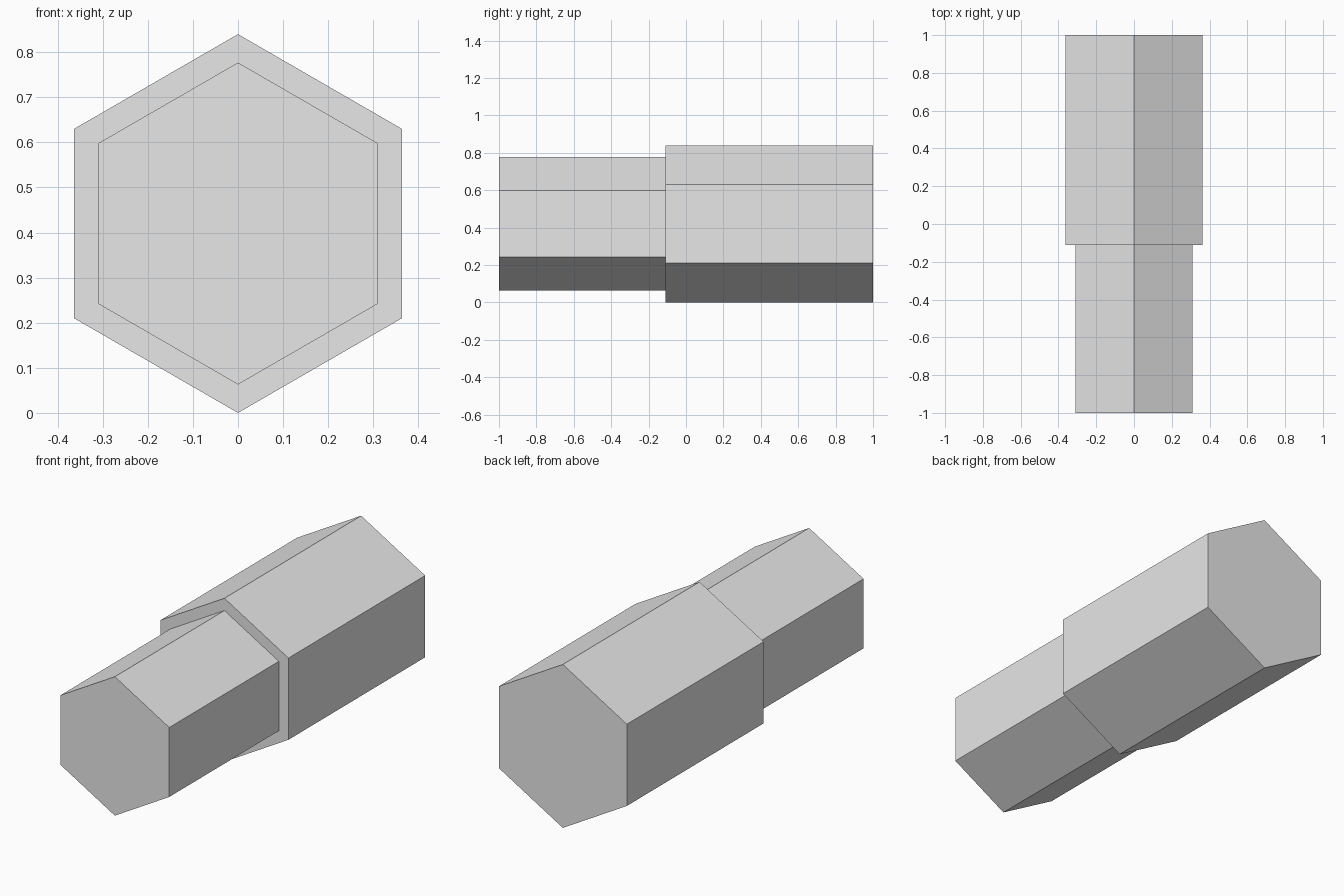
import bpy
import math

cube = bpy.data.objects.get("Cube")
if cube:
    bpy.data.objects.remove(cube, do_unlink=True)

# Single plain grey
grey = bpy.data.materials.new("plain_grey")
grey.use_nodes = True
colour = (0.8, 0.8, 0.8, 1)
grey.diffuse_color = colour
grey.node_tree.nodes["Principled BSDF"].inputs["Base Color"].default_value = colour

AXIS_Z = 0.42


def hex_bar(name, radius, y_front, y_back):
    """Hexagonal bar lying along y with a corner pointing up."""
    bpy.ops.mesh.primitive_cylinder_add(
        vertices=6, radius=radius, depth=y_back - y_front,
        location=(0, (y_front + y_back) / 2, AXIS_Z),
        rotation=(math.pi / 2, 0, 0))
    bar = bpy.context.object
    bar.name = name
    bar.data.materials.append(grey)
    bpy.ops.object.transform_apply(location=False, rotation=True, scale=True)
    return bar


# Thick rear body and thinner front shaft
hex_bar("rear_body", 0.42, -0.11, 1.0)
hex_bar("front_shaft", 0.357, -1.0, -0.11)
